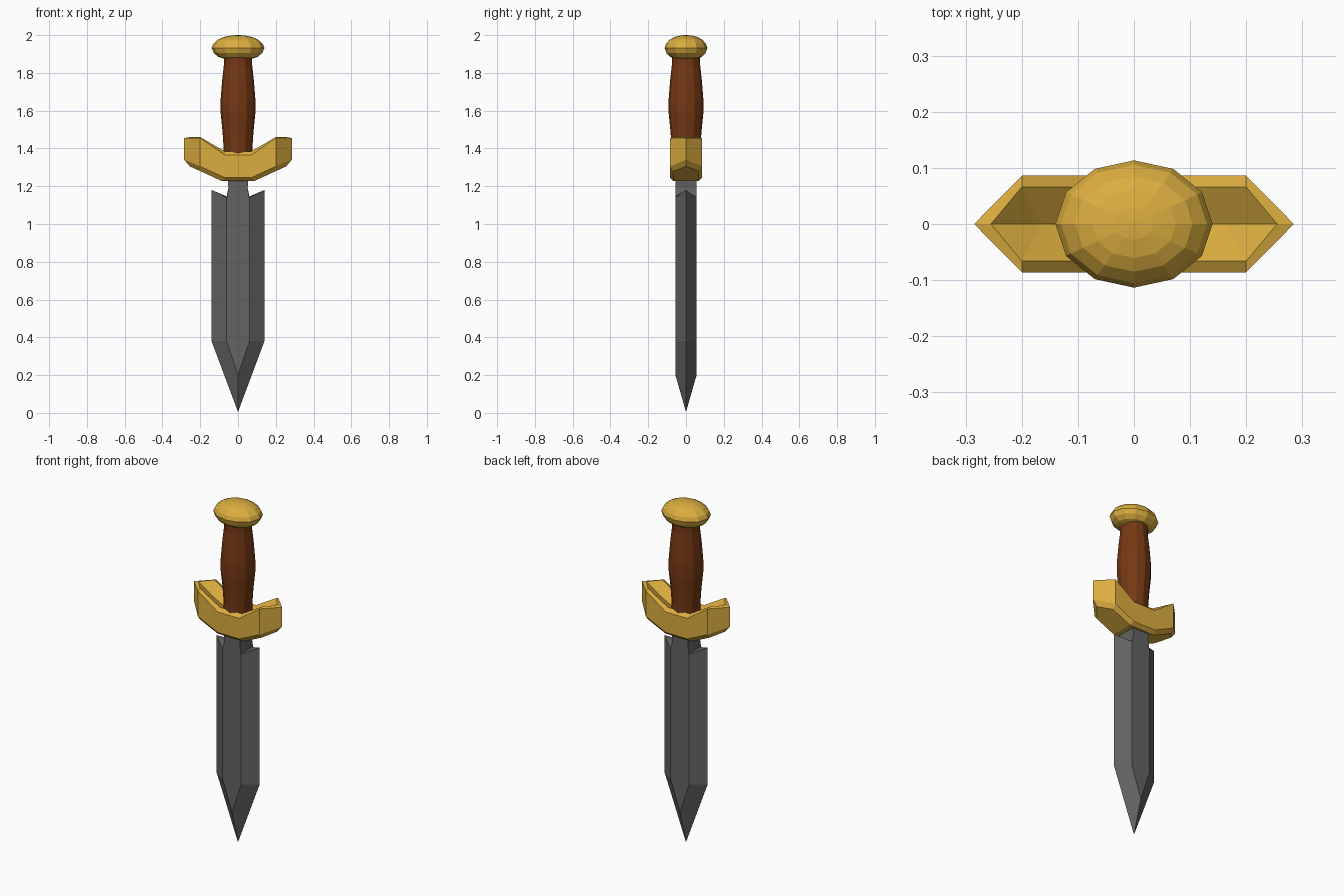
import bpy, bmesh, math

if "Cube" in bpy.data.objects:
    bpy.data.objects.remove(bpy.data.objects["Cube"])


def material(name, color):
    m = bpy.data.materials.new(name)
    m.diffuse_color = (*color, 1)
    m.use_nodes = True
    m.node_tree.nodes["Principled BSDF"].inputs["Base Color"].default_value = m.diffuse_color
    return m


gold = material("gold", (0.71, 0.42, 0.05))
brown = material("brown leather", (0.18, 0.04, 0.007))
steel = material("steel", (0.125, 0.125, 0.125))


def loft(name, rings, mat, cap_start=False, cap_end=False):
    """Skin a row of closed rings; coinciding points collapse to a tip."""
    bm = bmesh.new()
    loops = [[bm.verts.new(p) for p in ring] for ring in rings]
    n = len(rings[0])
    for a, b in zip(loops, loops[1:]):
        for i in range(n):
            j = (i + 1) % n
            bm.faces.new((a[i], a[j], b[j], b[i]))
    if cap_start:
        bm.faces.new(loops[0])
    if cap_end:
        bm.faces.new(loops[-1])
    bmesh.ops.remove_doubles(bm, verts=bm.verts[:], dist=0.0005)
    bmesh.ops.recalc_face_normals(bm, faces=bm.faces[:])
    me = bpy.data.meshes.new(name)
    bm.to_mesh(me)
    bm.free()
    me.materials.append(mat)
    ob = bpy.data.objects.new(name, me)
    bpy.context.collection.objects.link(ob)
    return ob


def turned(name, profile, mat, squash=1.0, sides=12):
    """Round part from (radius, height) pairs."""
    rings = [[(r * math.cos(math.tau * i / sides),
               squash * r * math.sin(math.tau * i / sides), z)
              for i in range(sides)] for r, z in profile]
    return loft(name, rings, mat, True, True)


# Blade: six-sided section with pointed tip, notched shoulders and tang
T = 0.056


def blade_ring(edge_x, edge_z, flat_x, flat_z):
    return [(-edge_x, 0, edge_z), (-flat_x, -T, flat_z), (flat_x, -T, flat_z),
            (edge_x, 0, edge_z), (flat_x, T, flat_z), (-flat_x, T, flat_z)]


loft("blade", [
    blade_ring(0, 0.005, 0, 0.20),
    blade_ring(0.14, 0.38, 0.06, 0.38),
    blade_ring(0.14, 1.18, 0.06, 1.14),
    blade_ring(0.06, 1.145, 0.058, 1.145),
    blade_ring(0.051, 1.19, 0.051, 1.19),
    blade_ring(0.056, 1.26, 0.056, 1.26),
], steel, cap_end=True)


# Guard: upswept bar with bevelled rims, a V trough on top and pointed ends
def guard_ring(s, outer, ridge, trough, low, base):
    (ox, oy, oz), (rx, ry, rz), (tx, tz) = outer, ridge, trough
    (lx, lz), (bx, bz) = low, base
    return [(s * ox, oy, oz), (s * rx, ry, rz), (s * tx, 0, tz),
            (s * rx, -ry, rz), (s * ox, -oy, oz), (s * lx, -oy, lz),
            (s * bx, -ry, bz), (s * bx, ry, bz), (s * lx, oy, lz)]


stations = [
    ((0.285, 0, 1.455), (0.255, 0, 1.46), (0.255, 1.46), (0.285, 1.34), (0.255, 1.305)),
    ((0.20, 0.086, 1.455), (0.20, 0.066, 1.46), (0.165, 1.40), (0.20, 1.305), (0.20, 1.28)),
    ((0.07, 0.086, 1.365), (0.07, 0.066, 1.385), (0.06, 1.345), (0.07, 1.245), (0.085, 1.227)),
]
loft("guard",
     [guard_ring(-1, *s) for s in stations]
     + [guard_ring(1, *s) for s in reversed(stations)], gold)

# Grip: swelling in the middle
turned("grip", [(0.076, 1.30), (0.076, 1.40), (0.082, 1.49), (0.092, 1.59),
                (0.092, 1.66), (0.083, 1.77), (0.075, 1.84), (0.075, 1.90)], brown)

# Pommel: flattened oval knob
turned("pommel", [(0.07, 1.874), (0.105, 1.885), (0.128, 1.905), (0.14, 1.932),
                  (0.13, 1.955), (0.105, 1.977), (0.075, 1.99), (0.035, 1.998),
                  (0.005, 2.0)], gold, squash=0.81)
